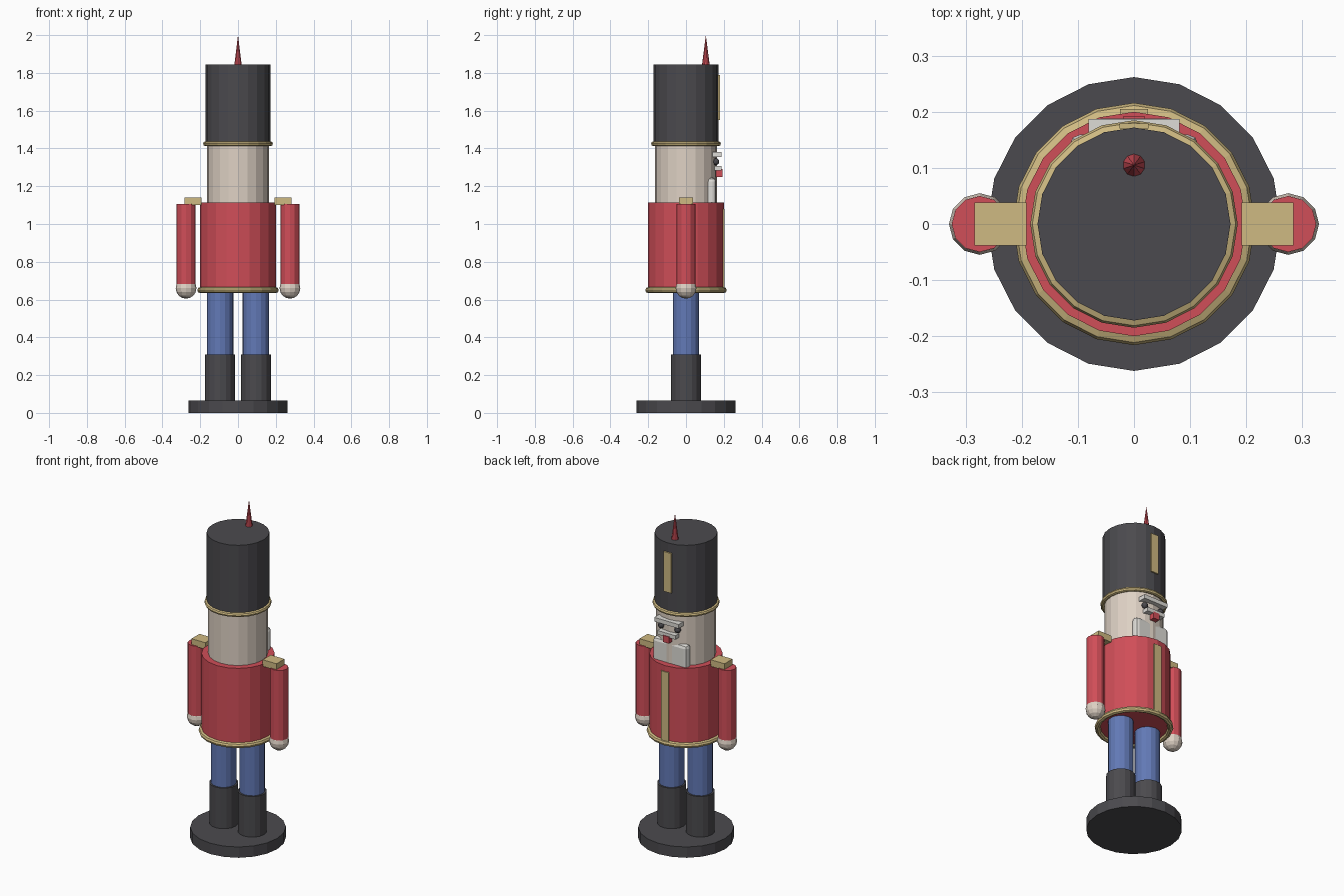
import bpy

cube = bpy.data.objects.get("Cube")
if cube:
    bpy.data.objects.remove(cube, do_unlink=True)


def make_material(name, srgb):
    linear = [((c / 255 + 0.055) / 1.055) ** 2.4 for c in srgb] + [1.0]
    mat = bpy.data.materials.new(name)
    mat.use_nodes = True
    mat.diffuse_color = linear
    mat.node_tree.nodes["Principled BSDF"].inputs["Base Color"].default_value = linear
    return mat


RED = make_material("coat red", (208, 78, 88))
BLUE = make_material("trouser blue", (98, 121, 182))
BLACK = make_material("soft black", (75, 74, 78))
GOLD = make_material("gold trim", (207, 186, 130))
SKIN = make_material("painted skin", (222, 209, 196))
WHITE = make_material("hair white", (222, 220, 215))


def finish(name, mat):
    obj = bpy.context.object
    obj.name = name
    obj.data.materials.append(mat)
    return obj


def cylinder(name, mat, r, z0, z1, x=0, y=0, sides=20):
    bpy.ops.mesh.primitive_cylinder_add(vertices=sides, radius=r, depth=z1 - z0,
                                        location=(x, y, (z0 + z1) / 2))
    return finish(name, mat)


def box(name, mat, xs, ys, zs, bevel=0):
    lo, hi = zip(xs, ys, zs)
    bpy.ops.mesh.primitive_cube_add(size=1, location=[(a + b) / 2 for a, b in zip(lo, hi)])
    obj = finish(name, mat)
    obj.scale = [b - a for a, b in zip(lo, hi)]
    bpy.ops.object.transform_apply(location=False, rotation=False, scale=True)
    if bevel:
        mod = obj.modifiers.new("rounded edges", 'BEVEL')
        mod.width = bevel
        mod.segments = 2
    return obj


def ball(name, mat, r, x, y, z):
    bpy.ops.mesh.primitive_uv_sphere_add(segments=12, ring_count=8, radius=r, location=(x, y, z))
    return finish(name, mat)


def ring(name, mat, r, thickness, z):
    bpy.ops.mesh.primitive_torus_add(major_segments=20, minor_segments=8, major_radius=r,
                                     minor_radius=thickness, location=(0, 0, z))
    return finish(name, mat)


# Stand, body, head and hat
cylinder("base", BLACK, 0.262, 0, 0.065)
cylinder("coat", RED, 0.2, 0.65, 1.115)
ring("coat_hem", GOLD, 0.2, 0.016, 0.65)
cylinder("head", SKIN, 0.163, 1.115, 1.42)
cylinder("hat", BLACK, 0.172, 1.42, 1.845)
ring("hat_band", GOLD, 0.172, 0.013, 1.425)
bpy.ops.mesh.primitive_cone_add(vertices=10, radius1=0.02, radius2=0, depth=0.155,
                                location=(0, 0.105, 1.9225))
finish("plume", RED)

# Paired limbs and eyes
for side, s in (("left", 1), ("right", -1)):
    cylinder(side + "_boot", BLACK, 0.08, 0.065, 0.31, x=0.095 * s, sides=16)
    cylinder(side + "_leg", BLUE, 0.07, 0.31, 0.65, x=0.095 * s, sides=16)
    cylinder(side + "_arm", RED, 0.05, 0.655, 1.105, x=0.275 * s, sides=12)
    ball(side + "_hand", SKIN, 0.055, 0.275 * s, 0, 0.66)
    box(side + "_epaulette", GOLD, sorted((0.192 * s, 0.284 * s)), (-0.038, 0.038), (1.1, 1.14))
    ball(side + "_eye", BLACK, 0.018, 0.055 * s, 0.158, 1.33)

# Face
box("brow", WHITE, (-0.081, 0.081), (0.138, 0.187), (1.355, 1.38))
box("moustache", WHITE, (-0.06, 0.06), (0.148, 0.188), (1.283, 1.307))
box("mouth", RED, (-0.02, 0.02), (0.153, 0.192), (1.25, 1.29))
box("beard", WHITE, (-0.115, 0.115), (0.11, 0.16), (1.09, 1.245), bevel=0.02)

# Gold plates on the coat and hat
box("coat_placket", GOLD, (-0.025, 0.025), (0.196, 0.205), (0.66, 1.08))
box("hat_plate", GOLD, (-0.026, 0.026), (0.17, 0.179), (1.55, 1.79))
